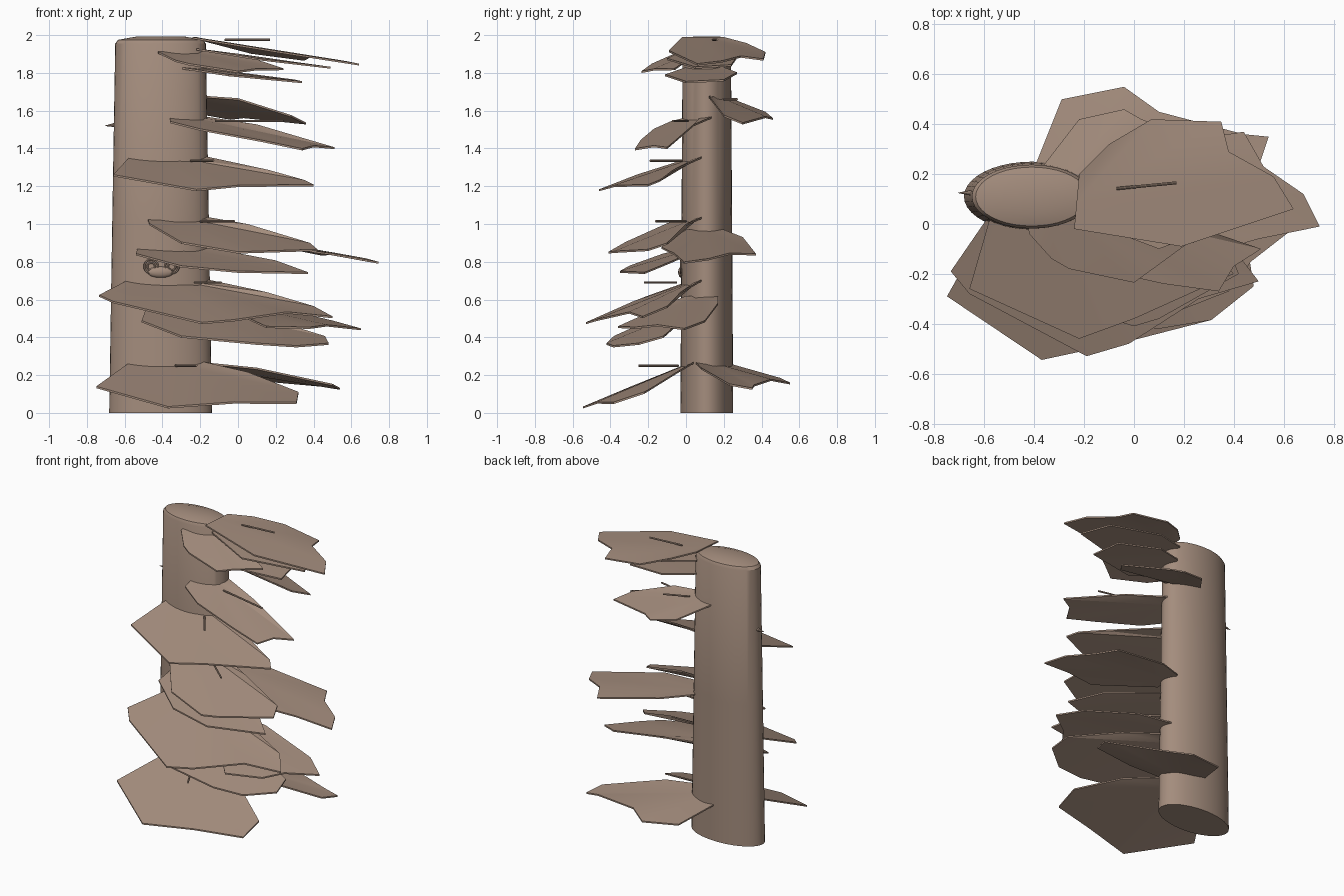
import bpy, bmesh, math
from mathutils import Vector

if "Cube" in bpy.data.objects:
    bpy.data.objects.remove(bpy.data.objects["Cube"])

bark = bpy.data.materials.new("bark_brown")
bark.diffuse_color = (0.37, 0.265, 0.205, 1)
bark.use_nodes = True
bark.node_tree.nodes["Principled BSDF"].inputs["Base Color"].default_value = bark.diffuse_color
CX, CY = -0.41, 0.11


def make(name, bm, smooth=True):
    bmesh.ops.recalc_face_normals(bm, faces=bm.faces)
    me = bpy.data.meshes.new(name)
    bm.to_mesh(me)
    bm.free()
    ob = bpy.data.objects.new(name, me)
    bpy.context.collection.objects.link(ob)
    me.materials.append(bark)
    if smooth:
        bpy.ops.object.select_all(action='DESELECT')
        ob.select_set(True)
        bpy.context.view_layer.objects.active = ob
        bpy.ops.object.shade_smooth_by_angle(angle=math.radians(30))
    return ob


# Trunk: tapering oval log with a shallow domed cap
bm = bmesh.new()
N = 40
rings = []
for z, a, b in [(0, .272, .140), (1.0, .256, .134), (1.955, .240, .128),
                (1.975, .225, .118), (1.992, .13, .07)]:
    rings.append([bm.verts.new((CX + a * math.cos(t * math.tau / N),
                                CY + b * math.sin(t * math.tau / N), z)) for t in range(N)])
for lo, hi in zip(rings, rings[1:]):
    for i in range(N):
        j = (i + 1) % N
        bm.faces.new((lo[i], lo[j], hi[j], hi[i]))
bm.faces.new(rings[0][::-1])
bm.faces.new(rings[-1])
make("trunk", bm)


def drop(x, y):
    """Flattened distance from the trunk wall, drives how far a shelf hangs."""
    dx = 0.6 * max(0, -0.55 - x, x + 0.27)
    return max(0, math.hypot(dx, y - 0.115) - 0.135)


def shelf(name, z, slope, outline, thick=0.01):
    """Thin drooping plate fanned out from its root at the trunk."""
    bm = bmesh.new()
    a, b = Vector(outline[0]), Vector(outline[-1])
    root = (a + b) / 2
    layers = []
    for dz in (0, -thick):
        hub = bm.verts.new((root.x, root.y, z + dz))
        rim = [bm.verts.new((x, y, z - slope * drop(x, y) + dz)) for x, y in outline]
        for p, q in zip(rim, rim[1:]):
            bm.faces.new((hub, p, q))
        layers.append(rim + [hub])
    top, bot = layers
    for i in range(len(top)):
        j = (i + 1) % len(top)
        bm.faces.new((top[i], top[j], bot[j], bot[i]))
    make(name, bm)


# Shelves facing right near the top
shelf("top_shelf", 1.99, .34, [(-.22, .2), (-.1, .32), (.07, .42), (.35, .41), (.38, .29),
                               (.56, .19), (.64, .06), (.19, -.09), (-.24, -.02)])
shelf("top_under_shelf", 1.93, .3, [(-.22, .2), (0, .28), (.4, .24), (.49, .05), (.1, -.1), (-.22, .02)])
shelf("top_front_shelf", 1.92, .44, [(-.43, .02), (-.42, -.04), (-.33, -.14), (-.26, -.18), (0, -.235),
                                     (.09, -.17), (.24, -.06), (0, .05), (-.2, .1)])
shelf("upper_shelf", 1.83, .3, [(-.2, .2), (0, .27), (.3, .2), (.34, 0), (-.05, -.11), (-.3, 0)])
shelf("upper_back_shelf", 1.68, .5, [(-.39, .2), (-.22, .42), (-.04, .46), (.03, .42), (.36, .3),
                                     (.28, .2), (0, .13), (-.2, .12)])
# Shelves hanging over the front
shelf("high_front_shelf", 1.57, .43, [(-.36, .02), (-.36, -.08), (-.2, -.17), (.12, -.24), (.34, -.27),
                                      (.4, -.17), (.51, -.1), (.1, .04), (-.18, .14)])
shelf("mid_front_shelf", 1.36, .4, [(-.57, .05), (-.66, -.26), (-.22, -.46), (0, -.38), (.4, -.2),
                                    (.35, -.14), (.16, -.07), (-.18, .09)])
shelf("waist_front_shelf", 1.04, .45, [(-.48, .05), (-.47, -.1), (-.3, -.32), (0, -.41), (.1, -.38),
                                       (.42, -.2), (.38, -.1), (.05, 0), (-.18, .09)])
shelf("waist_right_shelf", .97, .35, [(-.2, .2), (0, .3), (.44, .37), (.52, .23), (.68, .12),
                                      (.745, -.01), (.5, -.06), (.25, -.13), (-.2, 0)])
shelf("low_front_shelf", .88, .36, [(-.53, .05), (-.54, -.12), (-.3, -.3), (0, -.35), (.37, -.22),
                                    (.2, -.07), (-.18, .09)])
shelf("wide_front_shelf", .71, .45, [(-.57, .05), (-.735, -.19), (-.66, -.28), (-.19, -.53), (-.02, -.48),
                                     (.26, -.3), (.5, -.23), (.4, -.1), (.15, -.03), (-.18, .09)])
shelf("lower_right_shelf", .62, .4, [(-.2, .17), (.1, .17), (.5, .1), (.65, -.01), (.47, -.15),
                                     (.38, -.27), (.15, -.36), (-.2, 0)])
shelf("lower_front_shelf", .57, .45, [(-.48, .03), (-.51, -.2), (-.3, -.38), (.1, -.42), (.31, -.385),
                                      (.48, -.25), (.46, -.12), (.1, 0), (-.18, .1)])
shelf("bottom_front_shelf", .27, .45, [(-.57, .03), (-.75, -.29), (-.37, -.545), (-.02, -.47),
                                       (.31, -.385), (.32, -.22), (.05, -.05), (-.18, .04)])
shelf("bottom_back_shelf", .27, .34, [(-.41, .2), (-.29, .5), (-.04, .55), (.1, .45), (.44, .36),
                                      (.54, .35), (.5, .23), (.1, .08), (-.2, .05)])


def rod(name, p, q, r0, r1):
    """Small straight twig between two points."""
    p, q = Vector(p), Vector(q)
    bm = bmesh.new()
    bmesh.ops.create_cone(bm, cap_ends=True, segments=8, radius1=r0, radius2=r1, depth=(q - p).length)
    bm.transform((q - p).to_track_quat('Z', 'Y').to_matrix().to_4x4())
    bmesh.ops.translate(bm, verts=bm.verts, vec=(p + q) / 2)
    make(name, bm)


# Twigs lying over the shelves
for i, (z, x0, y0, x1, y1) in enumerate([
        (1.975, -.07, .142, .17, .165), (1.66, -.17, .2, -.01, .27), (1.545, -.12, .01, .24, -.07),
        (1.335, -.25, -.02, -.13, -.19), (1.015, -.2, 0, -.02, -.16), (.69, -.23, -.05, -.09, -.22),
        (.25, -.33, -.04, -.22, -.25)]):
    rod(f"twig_{i + 1}", (x0, y0, z), (x1, y1, z), .006, .006)
rod("side_thorn", (-.64, .125, 1.525), (-.705, .125, 1.52), .014, .001)

# Small ringed knots on the front of the trunk
for side, x in (("left", -.46), ("right", -.35)):
    for r in (.036, .02):
        bpy.ops.mesh.primitive_torus_add(location=(x, -.028, .775), rotation=(math.pi / 2, 0, 0),
                                         major_radius=r, minor_radius=.005,
                                         major_segments=20, minor_segments=6)
        ob = bpy.context.object
        ob.name = f"{side}_knot_ring"
        ob.data.materials.append(bark)
bm = bmesh.new()
bmesh.ops.create_uvsphere(bm, u_segments=16, v_segments=8, radius=1)
bmesh.ops.scale(bm, verts=bm.verts, vec=(.07, .02, .03))
bmesh.ops.translate(bm, verts=bm.verts, vec=(-.41, -.022, .745))
make("knot_swelling", bm)
